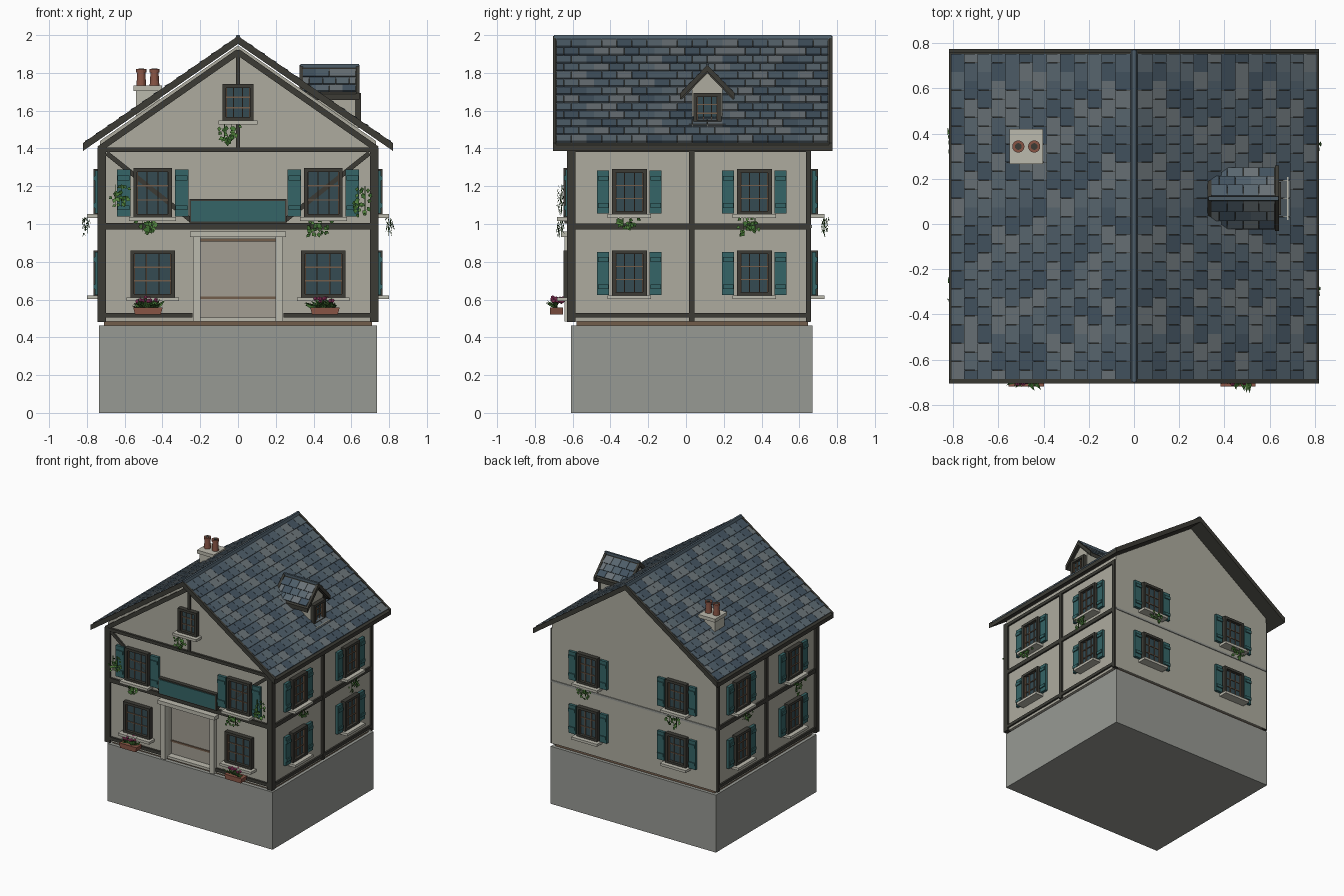
import bpy, bmesh, random
from math import radians, atan, cos, sin, pi
from mathutils import Matrix, Vector

if "Cube" in bpy.data.objects:
    bpy.data.objects.remove(bpy.data.objects["Cube"])

random.seed(4)
COL = dict(wall=(.42, .41, .345), base=(.31, .32, .295), beam=(.045, .044, .036), stone=(.5, .49, .42),
           teal=(.035, .13, .135), glass=(.035, .07, .085), brown=(.17, .11, .07), door=(.36, .34, .29),
           clay=(.25, .09, .06), leaf=(.05, .16, .03), leaf2=(.09, .24, .05), pink=(.5, .06, .2),
           slate0=(.055, .085, .115), slate1=(.075, .11, .14), slate2=(.1, .135, .16), slate3=(.14, .165, .18))
MATS, PARTS = {}, {}
for k, c in COL.items():
    MATS[k] = bpy.data.materials.new(k)
    MATS[k].diffuse_color = (*c, 1)


def bm_of(name, mat):
    if name not in PARTS:
        PARTS[name] = (bmesh.new(), mat)
    return PARTS[name][0]


def face_frame(turn, dist):
    """Wall frame: local x along the wall, local -y outward."""
    return Matrix.Rotation(radians(turn), 4, 'Z') @ Matrix.Translation((0, -dist, 0))


FRONT, RIGHT = face_frame(0, .612), face_frame(90, .73)
BACK, LEFT = face_frame(180, .662), face_frame(270, .73)
WORLD = Matrix()


def box(name, mat, x, y, z, M=WORLD):
    c = [(a + b) / 2 for a, b in (x, y, z)]
    s = [abs(b - a) for a, b in (x, y, z)]
    bmesh.ops.create_cube(bm_of(name, mat), size=1,
                          matrix=M @ Matrix.Translation(c) @ Matrix.Diagonal((*s, 1)))


def on_wall(name, mat, M, u, z, d):
    box(name, mat, u, (-d[1], -d[0]), z, M)


def beam(name, mat, M, p, q, w, d):
    """Slanted timber on a wall between points p and q (u, z)."""
    v = Vector((q[0] - p[0], 0, q[1] - p[1]))
    R = Matrix.Translation(((p[0] + q[0]) / 2, 0, (p[1] + q[1]) / 2)) @ v.to_track_quat('X', 'Z').to_matrix().to_4x4()
    R = M @ Matrix.Translation(((p[0] + q[0]) / 2, 0, (p[1] + q[1]) / 2)) @ \
        Matrix.Rotation(-atan(v.z / v.x), 4, 'Y')
    box(name, mat, (-v.length / 2, v.length / 2), (-d, 0), (-w / 2, w / 2), R)


def prism(name, mat, pts, t0, t1, axis='y'):
    bm = bm_of(name, mat)
    put = (lambda p, t: (p[0], t, p[1])) if axis == 'y' else (lambda p, t: (t, p[0], p[1]))
    a, b = ([bm.verts.new(put(p, t)) for p in pts] for t in (t0, t1))
    bm.faces.new(a)
    bm.faces.new(b[::-1])
    for i in range(len(pts)):
        j = (i + 1) % len(pts)
        bm.faces.new((a[i], b[i], b[j], a[j]))


# base block, plinth and walls with a shallow door recess
box('base_block', 'base', (-.735, .735), (-.61, .67), (0, .462))
box('plinth', 'brown', (-.71, .71), (-.58, .645), (.46, .49))
gable = [(.73, .485), (.73, 1.44), (0, 1.945), (-.73, 1.44), (-.73, .485)]
prism('house_walls', 'wall', gable, -.55, .662)
prism('house_walls', 'wall', gable + [(-.2, .485), (-.2, .92), (.2, .92), (.2, .485)], -.612, -.55)

# timber frame
for s in (-1, 1):
    box('corner_posts', 'beam', (s * .7, s * .745), (-.63, -.585), (.482, 1.405))
    box('corner_posts', 'beam', (s * .7, s * .745), (.635, .66), (.482, 1.405))
    on_wall('front_beams', 'beam', FRONT, (s * .24, s * .72), (.505, .53), (0, .016))
    beam('front_rafters', 'beam', FRONT, (s * .735, 1.397), (0, 1.91), .032, .016)
    beam('front_braces', 'beam', FRONT, (s * .695, 1.375), (s * .25, 1.02), .025, .012)
for z in ((.97, 1.005), (1.38, 1.405)):
    on_wall('front_beams', 'beam', FRONT, (-.72, .72), z, (0, .017))
for z in ((1.4, 1.53), (1.74, 1.92)):
    on_wall('king_post', 'beam', FRONT, (-.011, .011), z, (0, .014))
for M, s in ((RIGHT, 1), (LEFT, -1)):
    for z in ((.505, .53), (.97, 1.002), (1.38, 1.405)):
        on_wall('side_beams', 'beam', M, (s * -.6, s * .65), z, (0, .013))
    on_wall('side_posts', 'beam', M, (s * .015, s * .045), (.485, 1.405), (0, .014))
on_wall('back_band', 'base', BACK, (-.73, .73), (.98, .995), (0, .006))

# doorway and sign
for s in (-1, 1):
    on_wall('door_pilasters', 'stone', FRONT, (s * .198, s * .238), (.485, .93), (-.01, .03))
on_wall('door_lintel', 'stone', FRONT, (-.255, .255), (.93, .96), (0, .05))
on_wall('door_panel', 'door', FRONT, (-.2, .2), (.485, .92), (-.06, -.052))
on_wall('door_rails', 'brown', FRONT, (-.2, .2), (.603, .617), (-.055, -.045))
on_wall('door_rails', 'brown', FRONT, (-.2, .2), (.908, .92), (-.055, -.04))
on_wall('door_step', 'stone', FRONT, (-.2, .2), (.485, .505), (-.06, .0))
on_wall('sign_frame', 'beam', FRONT, (-.258, .258), (1.002, 1.132), (0, .032))
on_wall('sign_board', 'teal', FRONT, (-.248, .248), (1.012, 1.122), (.03, .037))


def window(M, u, z, w, h, shutter=0):
    """Framed window centred on (u, z) with bars, sill and shutters."""
    a, b, f = w / 2, h / 2, .02
    on_wall('window_glass', 'glass', M, (u - a + .01, u + a - .01), (z - b + .01, z + b - .01), (0, .012))
    for s in (-1, 1):
        on_wall('window_frames', 'beam', M, (u + s * (a - f), u + s * a), (z - b, z + b), (0, .036))
        on_wall('window_frames', 'beam', M, (u - a, u + a), (z + s * (b - f), z + s * b), (0, .036))
        on_wall('window_bars', 'brown', M, (u + s * w / 7 - .003, u + s * w / 7 + .003), (z - b + f, z + b - f), (.01, .02))
        on_wall('window_bars', 'brown', M, (u - a + f, u + a - f), (z + s * h / 7 - .003, z + s * h / 7 + .003), (.01, .019))
        on_wall('window_bars', 'brown', M, (u + s * (a - f - .005), u + s * (a - f)), (z - b + f, z + b - f), (.01, .025))
        if shutter:
            i, o = a + .015, a + .015 + shutter
            on_wall('shutters', 'teal', M, (u + s * i, u + s * o), (z - b + .005, z + b - .008), (.004, .026))
            for t in (-.3, .3):
                on_wall('shutter_battens', 'teal', M, (u + s * (i + .004), u + s * (o - .004)),
                        (z + t * h - .012, z + t * h + .012), (.02, .034))
    on_wall('window_sills', 'stone', M, (u - a - .022, u + a + .022), (z - b - .018, z - b + .002), (0, .07))


for s in (-1, 1):
    window(FRONT, s * .452, .735, .235, .25)
    window(FRONT, s * .452, 1.165, .205, .262, .072)
    for z in (.74, 1.17):
        window(BACK, s * .395, z, .185, .24, .063)
for M, s in ((RIGHT, 1), (LEFT, -1)):
    for y in (-.3, .362):
        for z in (.74, 1.17):
            window(M, s * y, z, .185, .24, .063)
window(FRONT, 0, 1.643, .165, .195)


def slope_tiles(name, place, rows, cols, row_len, width, start):
    """Overlapping slates; place(s, n, t) maps slope length, lift and run."""
    for r in range(rows):
        s0, s1 = .015 + r * row_len, .015 + (r + 1) * row_len + (.004 if r < rows - 1 else 0)
        for c in range(-(r % 2), cols):
            t0 = start + max(0, (c + .5 * (r % 2)) * width)
            t1 = start + min(cols * width, (c + 1 + .5 * (r % 2)) * width) - .002
            if t1 - t0 < .005:
                continue
            k = (c + r // 2 + random.choice((0, 0, 0, 1))) % 4
            bm = bm_of(f'{name}_{k}', f'slate{k}')
            top = [(s0, .003), (s1, .012)]
            v = [bm.verts.new(place(s, n, t)) for t in (t0, t1)
                 for s, n in ((s0, -.002), (s1, -.002), (s1, .012), (s0, .003))]
            for f in ((0, 1, 2, 3), (7, 6, 5, 4), (0, 4, 5, 1), (1, 5, 6, 2), (2, 6, 7, 3), (3, 7, 4, 0)):
                bm.faces.new([v[i] for i in f])


# main roof: dark slab, slates and ridge
APEX, K = 1.985, .69
A = atan(K)


def chevron(half, apex, k, th):
    return [(-half, apex - k * half), (0, apex), (half, apex - k * half),
            (half, apex - k * half - th), (0, apex - th), (-half, apex - k * half - th)]


prism('roof_slab', 'beam', chevron(.82, APEX, K, .032), -.705, .775)
for y in (-.705, .757):
    prism('roof_edge_boards', 'beam', chevron(.82, APEX + .01, K, .03), y, y + .018)
for s in (-1, 1):
    slope_tiles('roof_slates', lambda d, n, t: (s * (d * cos(A) + n * sin(A)), t, APEX - d * sin(A) + n * cos(A)),
                13, 18, .074, .08, -.686)
prism('roof_ridge', 'slate1', [(-.016, 1.98), (-.008, 2), (.008, 2), (.016, 1.98)], -.7, .77)

# dormer on the right slope
DY, DK, DA = .113, 1.03, atan(1.03)
prism('dormer_walls', 'wall', [(DY - .08, 1.5), (DY + .08, 1.5), (DY + .08, 1.72), (DY, 1.8), (DY - .08, 1.72)],
      .34, .62, 'x')
prism('dormer_roof', 'beam', [(DY + p, z) for p, z in chevron(.138, 1.83, DK, .032)], .335, .632, 'x')
for x in (.325, .624):
    prism('dormer_edge_boards', 'beam', [(DY + p, z) for p, z in chevron(.145, 1.842, DK, .034)], x, x + .018, 'x')
for s in (-1, 1):
    slope_tiles('dormer_slates', lambda d, n, t: (t, DY + s * (d * cos(DA) + n * sin(DA)),
                                                  1.83 - d * sin(DA) + n * cos(DA)), 3, 4, .056, .07, .344)
box('dormer_ridge', 'slate1', (.33, .64), (DY - .008, DY + .008), (1.825, 1.846))
window(face_frame(90, .615), DY, 1.61, .148, .165)

# chimney
box('chimney_stack', 'stone', (-.54, -.415), (.28, .405), (1.5, 1.71))
box('chimney_cap', 'stone', (-.552, -.402), (.266, .42), (1.705, 1.732))
for x in (-.512, -.442):
    for r0, r1, z0, z1 in ((.026, .021, 1.73, 1.805), (.027, .027, 1.803, 1.82)):
        bmesh.ops.create_cone(bm_of('chimney_pots', 'clay'), cap_ends=True, segments=16, radius1=r0, radius2=r1,
                              depth=z1 - z0, matrix=Matrix.Translation((x, .343, (z0 + z1) / 2)))
    bmesh.ops.create_cone(bm_of('pot_openings', 'beam'), cap_ends=True, segments=16, radius1=.015, radius2=.015,
                          depth=.004, matrix=Matrix.Translation((x, .343, 1.82)))


def leaf(M, pos, ang, size, tilt, wide=.4):
    """Diamond leaf at a wall position, turned in the wall plane and tilted."""
    k = random.choice((0, 1))
    bm = bm_of(('leaves_dark', 'leaves_light')[k], ('leaf', 'leaf2')[k])
    T = M @ Matrix.Translation(pos) @ Matrix.Rotation(tilt, 4, 'X') @ Matrix.Rotation(ang, 4, 'Y')
    pts = ((0, 0, 0), (wide * size, -.1 * size, .4 * size), (0, 0, size), (-wide * size, -.1 * size, .4 * size))
    v = [bm.verts.new(T @ Vector(p)) for p in pts]
    bm.faces.new((v[0], v[1], v[2]))
    bm.faces.new((v[0], v[2], v[3]))


def ivy(M, u, z, w, h, n=26, d=.05):
    for i in range(n):
        x, t = random.uniform(-1, 1), random.random()
        leaf(M, (u + x * w * (1 - .5 * t), -d - random.uniform(-.015, .02), z - h * t),
             pi + random.uniform(-1.2, 1.2), random.uniform(.022, .034), random.uniform(-.5, .5))
    for s in (-.4, .3):
        on_wall('ivy_stems', 'leaf', M, (u + s * w - .002, u + s * w + .002), (z - h, z), (d - .004, d))


for u, z, w, h in ((-.63, 1.21, .05, .12), (-.485, 1.02, .055, .06), (.415, 1.03, .085, .09),
                   (.655, 1.2, .06, .15), (-.05, 1.53, .055, .09)):
    ivy(FRONT, u, z, w, h)
for M, pos in ((RIGHT, (-.31, .34)), (LEFT, (-.36, .3)), (BACK, (-.4, .4))):
    ivy(M, pos[0], 1.04, .06, .06, 20, .07)
    ivy(M, pos[1], 1.04, .085, .09, 26, .07)

# planters with foliage and flowers
for u in (-.477, .46):
    prism('planters', 'clay', [(u - .068, .52), (u + .068, .52), (u + .078, .558), (u - .078, .558)], -.72, -.65)
    for i in range(36):
        a = random.uniform(0, 2 * pi)
        leaf(FRONT, (u + random.uniform(-.05, .05), -.07, .556), random.uniform(-1.35, 1.35),
             random.uniform(.04, .075), random.uniform(-.2, 1.2), .16)
    for i in range(14):
        p = (u + random.uniform(-.06, .06), -.68 + random.uniform(-.03, .03), random.uniform(.585, .612))
        bmesh.ops.create_icosphere(bm_of('flowers', 'pink'), subdivisions=1, radius=.011,
                                   matrix=Matrix.Translation(p))

# turn every collected part into an object
for name, (bm, mat) in PARTS.items():
    bmesh.ops.recalc_face_normals(bm, faces=bm.faces)
    me = bpy.data.meshes.new(name)
    bm.to_mesh(me)
    bm.free()
    me.materials.append(MATS[mat])
    bpy.context.collection.objects.link(bpy.data.objects.new(name, me))

for m in bpy.data.materials:
    if m.users and not m.is_grease_pencil:
        m.use_nodes = True
        m.node_tree.nodes["Principled BSDF"].inputs["Base Color"].default_value = m.diffuse_color
